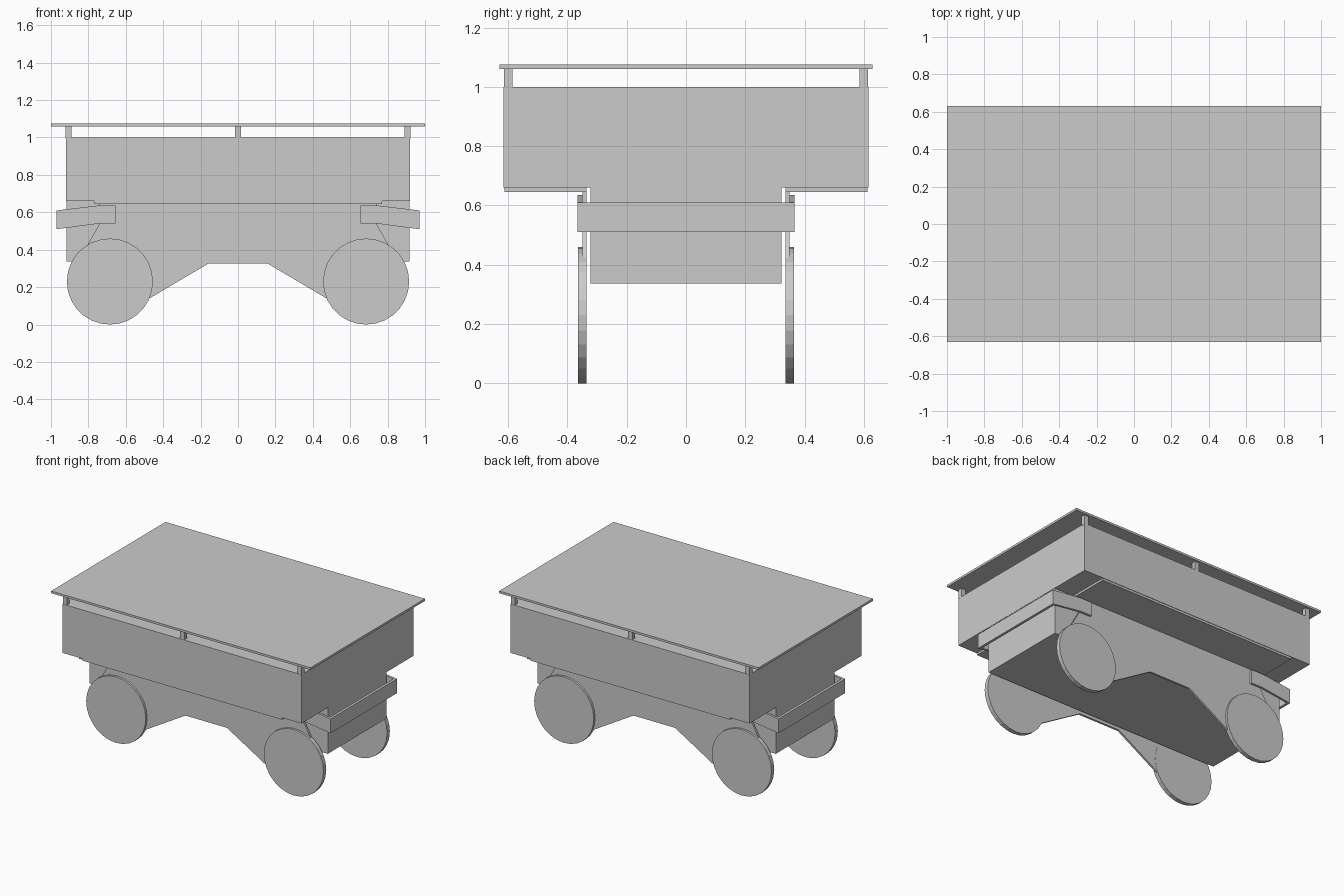
import bpy, bmesh, math
from mathutils import Matrix

if "Cube" in bpy.data.objects:
    bpy.data.objects.remove(bpy.data.objects["Cube"])


def make_object(name, bm):
    bmesh.ops.recalc_face_normals(bm, faces=bm.faces[:])
    mesh = bpy.data.meshes.new(name)
    bm.to_mesh(mesh)
    bm.free()
    obj = bpy.data.objects.new(name, mesh)
    bpy.context.collection.objects.link(obj)
    return obj


def box(name, x0, x1, y0, y1, z0, z1):
    bm = bmesh.new()
    bmesh.ops.create_cube(bm, size=1)
    bmesh.ops.scale(bm, vec=(x1 - x0, y1 - y0, z1 - z0), verts=bm.verts)
    bmesh.ops.translate(bm, vec=((x0 + x1) / 2, (y0 + y1) / 2, (z0 + z1) / 2), verts=bm.verts)
    return make_object(name, bm)


def side_profile(name, points, y0, y1):
    """Extrude an x-z outline from y0 to y1."""
    bm = bmesh.new()
    face = bm.faces.new([bm.verts.new((x, y0, z)) for x, z in points])
    new = bmesh.ops.extrude_face_region(bm, geom=[face])["geom"]
    verts = [g for g in new if isinstance(g, bmesh.types.BMVert)]
    bmesh.ops.translate(bm, vec=(0, y1 - y0, 0), verts=verts)
    return make_object(name, bm)


def wheel(name, x, y, z, radius, width):
    bm = bmesh.new()
    bmesh.ops.create_cone(bm, cap_ends=True, segments=28, radius1=radius, radius2=radius,
                          depth=width,
                          matrix=Matrix.Translation((x, y, z)) @ Matrix.Rotation(math.pi / 2, 4, 'X'))
    return make_object(name, bm)


# Roof, upper body and chassis
box("roof", -1, 1, -0.63, 0.63, 1.06, 1.075)
box("body", -0.92, 0.92, -0.616, 0.616, 0.66, 1.0)
box("chassis", -0.918, 0.918, -0.322, 0.322, 0.336, 0.66)

# Half outlines for the parts with a shaped side view
half_plate = [(0.16, 0.325), (0.49, 0.13), (0.68, 0.13), (0.82, 0.40), (0.74, 0.54), (0.74, 0.65)]
plate = half_plate + [(-x, z) for x, z in reversed(half_plate)]
arm = [(0.968, 0.51), (0.968, 0.61), (0.75, 0.636), (0.655, 0.636), (0.655, 0.54), (0.74, 0.54)]

for side, sy in (("front", -1), ("back", 1)):
    # Roof posts
    for px in (-0.905, 0, 0.905):
        box(side + "_roof_post", px - 0.016, px + 0.016,
            *sorted((sy * 0.585, sy * 0.614)), 0.995, 1.062)
    # Shallow floor strip under the body and the wheel plate
    box(side + "_floor_strip", -0.77, 0.77, *sorted((sy * 0.335, sy * 0.613)), 0.645, 0.662)
    side_profile(side + "_wheel_plate", plate, sy * 0.336, sy * 0.35)
    # Wheels and bumper arms
    for sx in (-1, 1):
        wheel(side + "_wheel", sx * 0.685, sy * 0.35, 0.23, 0.23, 0.03)
        side_profile(side + "_bumper_arm", [(sx * x, z) for x, z in arm], sy * 0.35, sy * 0.366)

# Bumper cross plates
for side, sx in (("left", -1), ("right", 1)):
    box(side + "_bumper", *sorted((sx * 0.952, sx * 0.97)), -0.366, 0.366, 0.51, 0.61)
